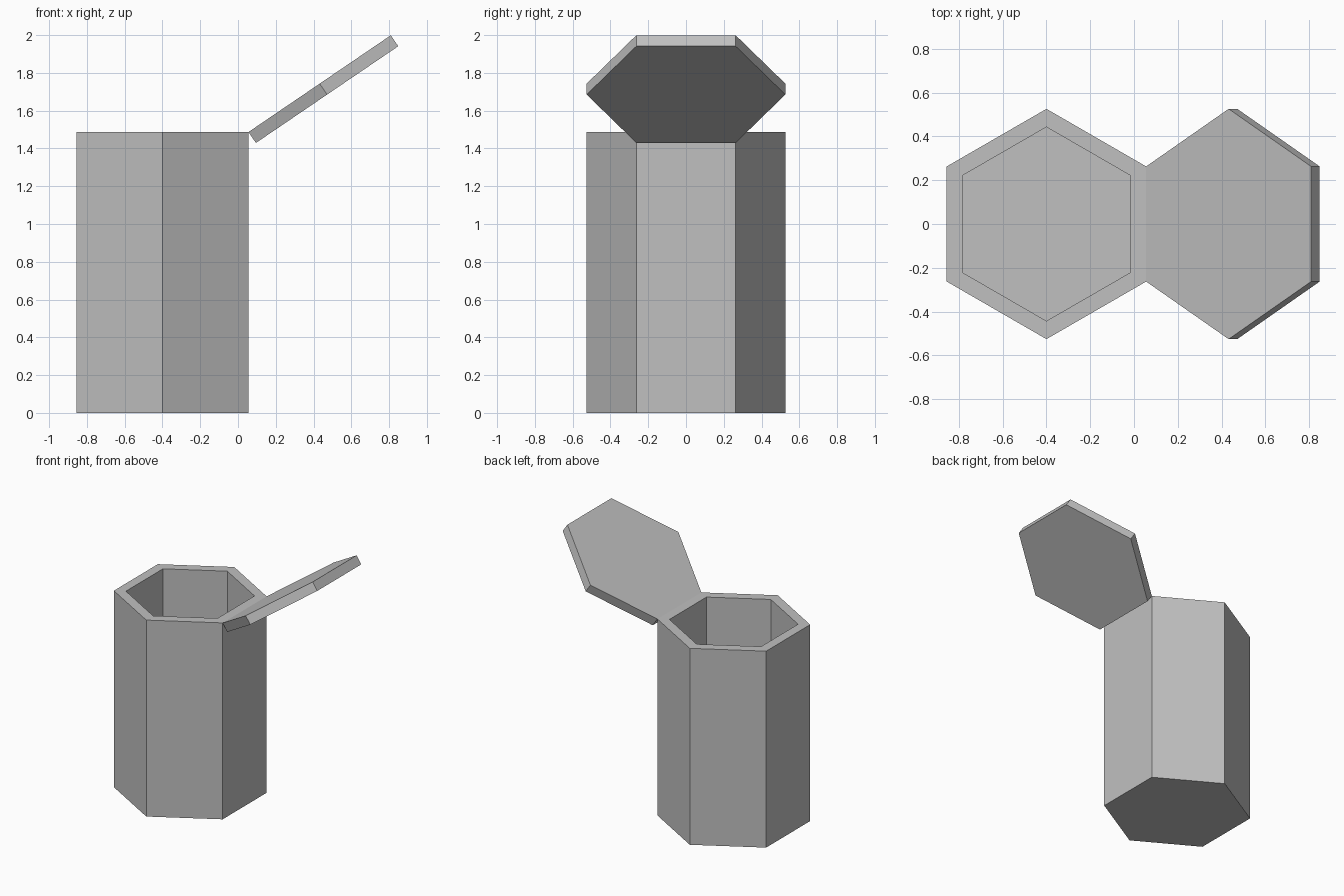
import bpy
import bmesh
from math import cos, pi, radians
from mathutils import Matrix

cube = bpy.data.objects.get("Cube")
if cube:
    bpy.data.objects.remove(cube, do_unlink=True)

RADIUS = 0.526
APOTHEM = RADIUS * cos(pi / 6)
INNER = 0.43
HEIGHT = 1.487
FLOOR = 0.07
CENTRE_X = -0.4
LID_THICK = 0.07
LID_ANGLE = radians(34.2)

grey = bpy.data.materials.new("plain grey")
grey.use_nodes = True
colour = (0.53, 0.53, 0.53, 1)
grey.diffuse_color = colour
grey.node_tree.nodes["Principled BSDF"].inputs["Base Color"].default_value = colour


def hex_prism(bm, height):
    """Six-sided prism on z = 0 with corners pointing along y."""
    bmesh.ops.create_cone(
        bm, cap_ends=True, segments=6, radius1=RADIUS, radius2=RADIUS, depth=height,
        matrix=Matrix.Translation((0, 0, height / 2)))
    # Turn the corners onto the y axis whatever the starting angle
    if max(v.co.x for v in bm.verts) > APOTHEM + 0.01:
        bmesh.ops.rotate(bm, verts=bm.verts, matrix=Matrix.Rotation(pi / 6, 3, "Z"))


def finish(bm, name):
    mesh = bpy.data.meshes.new(name)
    bmesh.ops.recalc_face_normals(bm, faces=bm.faces)
    bm.to_mesh(mesh)
    bm.free()
    mesh.materials.append(grey)
    obj = bpy.data.objects.new(name, mesh)
    bpy.context.collection.objects.link(obj)
    return obj


# Hollow container: inset the top face, then sink it to the floor
bm = bmesh.new()
hex_prism(bm, HEIGHT)
top = max(bm.faces, key=lambda f: f.calc_center_median().z)
bmesh.ops.inset_region(bm, faces=[top], thickness=(RADIUS - INNER) * cos(pi / 6))
sunk = bmesh.ops.extrude_face_region(bm, geom=[top])["geom"]
bmesh.ops.translate(bm, vec=(0, 0, FLOOR - HEIGHT),
                    verts=[g for g in sunk if isinstance(g, bmesh.types.BMVert)])
if top.is_valid:
    bmesh.ops.delete(bm, geom=[top], context="FACES_ONLY")
container = finish(bm, "container")
container.location.x = CENTRE_X

# Open lid, hinged on the left rim edge
bm = bmesh.new()
hex_prism(bm, LID_THICK)
bmesh.ops.translate(bm, verts=bm.verts, vec=(APOTHEM, 0, -LID_THICK))
lid = finish(bm, "lid")
lid.rotation_euler.y = -LID_ANGLE
lid.location = (CENTRE_X + APOTHEM, 0, HEIGHT)
